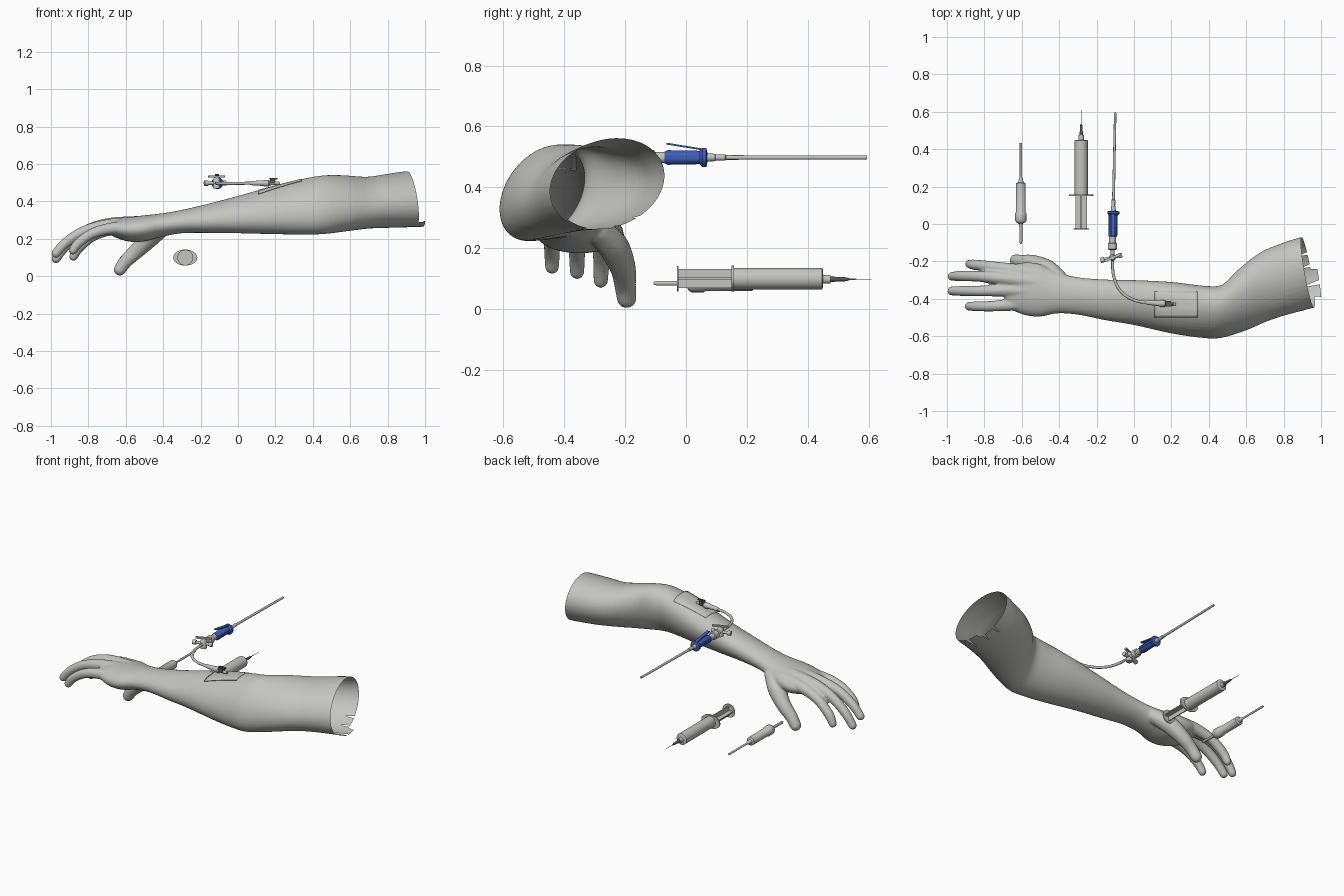
import bpy, bmesh, math
from mathutils import Vector, Matrix
from mathutils.bvhtree import BVHTree

if "Cube" in bpy.data.objects:
    bpy.data.objects.remove(bpy.data.objects["Cube"])


def material(name, colour):
    m = bpy.data.materials.new(name)
    m.use_nodes = True
    m.diffuse_color = (*colour, 1)
    m.node_tree.nodes["Principled BSDF"].inputs["Base Color"].default_value = (*colour, 1)
    return m


GREY = material("pale grey", (0.55, 0.55, 0.54))
BLUE = material("blue", (0.05, 0.11, 0.5))
DARK = material("dark grey", (0.1, 0.1, 0.1))


def finish(name, bm, mat):
    mesh = bpy.data.meshes.new(name)
    bm.to_mesh(mesh)
    bm.free()
    mesh.materials.append(mat)
    obj = bpy.data.objects.new(name, mesh)
    bpy.context.collection.objects.link(obj)
    bpy.ops.object.select_all(action="DESELECT")
    obj.select_set(True)
    bpy.context.view_layer.objects.active = obj
    bpy.ops.object.shade_smooth_by_angle(angle=math.radians(40))
    return obj


def smooth_path(points, steps):
    """Catmull-Rom interpolation of equal-length tuples."""
    out = []
    for i in range(len(points) - 1):
        a, b, c = points[max(i - 1, 0)], points[i], points[i + 1]
        d = points[min(i + 2, len(points) - 1)]
        for k in range(steps):
            t = k / steps
            out.append([q + t / 2 * (r - p + t * (2*p - 5*q + 4*r - s + t * (3*q - p - 3*r + s)))
                        for p, q, r, s in zip(a, b, c, d)])
    return out + [points[-1]]


def loft(bm, rings):
    rows = [[bm.verts.new(co) for co in ring] for ring in rings]
    n = len(rows[0])
    for a, b in zip(rows, rows[1:]):
        for i in range(n):
            j = (i + 1) % n
            bm.faces.new((a[i], a[j], b[j], b[i]))
    bm.faces.new(rows[0][::-1])
    bm.faces.new(rows[-1])


def lathe(name, start, direction, profile, mat, segs=20, stretch=1):
    """Turned part: profile holds (distance along direction, radius)."""
    turn = Vector(direction).to_track_quat("Z", "Y")
    bm = bmesh.new()
    angles = [math.tau * i / segs for i in range(segs)]
    loft(bm, [[Vector(start) + turn @ Vector((r * stretch * math.cos(a), r * math.sin(a), t))
               for a in angles] for t, r in profile])
    bmesh.ops.recalc_face_normals(bm, faces=bm.faces)
    return finish(name, bm, mat)


def box(name, centre, size, mat, turn=(0, 0, 0)):
    bm = bmesh.new()
    rot = Matrix.Rotation(turn[2], 4, "Z") @ Matrix.Rotation(turn[0], 4, "X")
    bmesh.ops.create_cube(bm, size=1, matrix=Matrix.Translation(centre) @ rot
                          @ Matrix.Diagonal((*size, 1)))
    return finish(name, bm, mat)


def tube(name, points, radius, mat):
    curve = bpy.data.curves.new(name, "CURVE")
    curve.dimensions = "3D"
    curve.bevel_depth = radius
    curve.use_fill_caps = True
    spline = curve.splines.new("BEZIER")
    spline.bezier_points.add(len(points) - 1)
    for p, co in zip(spline.bezier_points, points):
        p.co = co
        p.handle_left_type = p.handle_right_type = "AUTO"
    curve.materials.append(mat)
    bpy.context.collection.objects.link(bpy.data.objects.new(name, curve))


# Arm and palm sections: back edge x, y; front edge x, y; top z, bottom z; lean to the front
sections = [
    (-.69, -.25, -.69, -.43, .29, .225, 0), (-.65, -.22, -.65, -.46, .303, .205, 0),
    (-.58, -.205, -.58, -.488, .316, .185, 0), (-.50, -.215, -.50, -.495, .326, .187, 0),
    (-.41, -.257, -.41, -.478, .336, .21, 0), (-.30, -.285, -.30, -.485, .355, .23, .1),
    (-.15, -.297, -.15, -.515, .39, .232, .2), (0, -.30, 0, -.54, .43, .23, .25),
    (.20, -.31, .20, -.585, .485, .225, .3), (.37, -.33, .36, -.608, .525, .223, .35),
    (.47, -.325, .46, -.61, .54, .226, .35), (.55, -.25, .59, -.572, .54, .24, .3),
    (.67, -.155, .72, -.517, .532, .255, .25), (.78, -.107, .82, -.485, .547, .259, .2),
    (.885, -.073, .945, -.452, .562, .262, .2), (1.08, -.03, 1.10, -.41, .565, .262, .2)]
bm = bmesh.new()
rings = []
for bx, by, fx, fy, top, low, lean in smooth_path(sections, 4):
    back, front = Vector((bx, by, 0)), Vector((fx, fy, 0))
    mid, half = (back + front) / 2, (back - front) / 2
    lift = Vector((0, 0, (top + low) / 2))
    height = Vector((0, 0, (top - low) / 2 / math.hypot(1, lean)))
    angles = [math.tau * i / 40 for i in range(40)]
    rings.append([mid + lift + half * math.cos(a) + height * (math.sin(a) + lean * math.cos(a))
                  for a in angles])
loft(bm, rings)

# Fingers and thumb: x, y, z, radius along each digit
digits = [
    [(-.50, -.27, .27, .043), (-.66, -.245, .257, .037), (-.77, -.228, .22, .031),
     (-.85, -.218, .155, .029), (-.88, -.214, .105, .024)],
    [(-.48, -.315, .285, .04), (-.68, -.292, .278, .037), (-.82, -.28, .24, .031),
     (-.92, -.278, .165, .029), (-.973, -.28, .093, .025)],
    [(-.48, -.36, .285, .04), (-.68, -.355, .274, .035), (-.82, -.358, .242, .03),
     (-.92, -.358, .18, .028), (-.974, -.358, .122, .025)],
    [(-.50, -.42, .26, .04), (-.66, -.432, .257, .034), (-.77, -.44, .232, .029),
     (-.85, -.44, .18, .027), (-.882, -.44, .138, .024)],
    [(-.40, -.29, .26, .045), (-.47, -.238, .205, .052), (-.54, -.208, .137, .044),
     (-.60, -.20, .08, .037), (-.632, -.195, .036, .034)]]
for digit in digits:
    for x, y, z, r in smooth_path(digit, 12):
        bmesh.ops.create_icosphere(bm, subdivisions=2, radius=r,
                                   matrix=Matrix.Translation((x, y, z)))
bmesh.ops.recalc_face_normals(bm, faces=bm.faces)
draft = finish("arm_draft", bm, GREY)

# Fuse arm and digits into one skin
fuse = draft.modifiers.new("fuse", "REMESH")
fuse.mode = "VOXEL"
fuse.voxel_size = 0.007
relax = draft.modifiers.new("relax", "SMOOTH")
relax.factor, relax.iterations = 0.5, 5
bpy.context.view_layer.update()
fused = draft.evaluated_get(bpy.context.evaluated_depsgraph_get())
bm = bmesh.new()
bm.from_mesh(fused.to_mesh())
fused.to_mesh_clear()
bpy.data.objects.remove(draft)

# Open the upper arm, leaving one longer tooth on the underside
tilt = Vector((1, .16, .12))
rim = Vector((.93, -.26, .41))
for reach, clear in ((.036, True), (0, False)):
    bmesh.ops.bisect_plane(bm, geom=bm.verts[:] + bm.edges[:] + bm.faces[:],
                           plane_co=rim + Vector((reach, 0, 0)), plane_no=tilt, clear_outer=clear)
middles = [(f, f.calc_center_median()) for f in bm.faces]
bmesh.ops.delete(bm, context="FACES", geom=[
    f for f, c in middles if (c - rim).dot(tilt) > 0 and not (c.z < .3 and -.39 < c.y < -.24)])

# Slits in the lower rim
axis = Vector((.96, .27, 0)).normalized()
side = Vector((-axis.y, axis.x, 0))


def rim_faces():
    return [f for f in bm.faces if f.calc_center_median().x > .84
            and f.calc_center_median().z < .40]


for tip in ((.865, -.175, 0), (.88, -.24, 0), (.89, -.34, 0)):
    tip = Vector(tip)
    for lean in (-.11, .11):
        faces = rim_faces()
        geom = {g for f in faces for g in (*f.verts, *f.edges, f)}
        bmesh.ops.bisect_plane(bm, geom=list(geom), plane_co=tip, plane_no=side + axis * lean)
    gone = [f for f in rim_faces() if abs((f.calc_center_median() - tip).dot(side))
            < .11 * (f.calc_center_median() - tip).dot(axis)]
    bmesh.ops.delete(bm, geom=gone, context="FACES")
skin = BVHTree.FromBMesh(bm)
finish("arm", bm, GREY)

# Dressing laid over the forearm, its front edge lifting slightly
bm = bmesh.new()
bmesh.ops.create_grid(bm, x_segments=14, y_segments=10, size=.5,
                      matrix=Matrix.Translation((.225, -.43, 0)) @ Matrix.Diagonal((.23, .14, 1, 1)))
for v in bm.verts:
    v.co.z = skin.ray_cast(Vector((v.co.x, v.co.y, 2)), Vector((0, 0, -1)))[0].z + .002
    v.co.z += max(0, -.43 - v.co.y) * .2
dressing = finish("dressing", bm, GREY)
dressing.modifiers.new("thickness", "SOLIDIFY").thickness = .003

# Catheter hub, clip and line
lathe("catheter_hub", (.065, -.42, .498), (1, -.06, 0),
      [(0, .01), (.02, .012), (.07, .015), (.075, .018), (.1, .018), (.105, .012), (.16, .007)], GREY)
box("hub_clip", (.185, -.427, .508), (.028, .03, .026), DARK)
box("hub_clip_tab", (.19, -.427, .522), (.045, .012, .008), DARK)
tube("infusion_line", [(.075, -.42, .498), (.01, -.41, .497), (-.07, -.36, .496),
                       (-.108, -.28, .496), (-.115, -.19, .497)], .008, GREY)

# Stopcock
lathe("stopcock_arm", (-.18, -.195, .498), (1, .25, 0),
      [(0, .014), (.02, .014), (.022, .009), (.1, .009), (.102, .013), (.12, .013)], GREY)
lathe("stopcock_core", (-.115, -.18, .47), (0, 0, 1), [(0, .018), (.05, .018), (.06, .01)], GREY)
box("stopcock_handle", (-.115, -.18, .533), (.095, .014, .01), GREY, (0, 0, .4))
lathe("line_connector", (-.115, -.19, .498), (0, 1, 0),
      [(0, .01), (.05, .012), (.055, .025), (.085, .025), (.088, .018), (.125, .018)], GREY)

# Blue catheter body with its flange and tab
lathe("catheter_grip", (-.113, -.07, .498), (.02, 1, 0),
      [(0, .019), (.01, .024), (.115, .022), (.125, .032), (.137, .032), (.14, .018)], BLUE)
box("grip_tab", (-.112, -.005, .534), (.02, .12, .006), BLUE, (-.16, 0, 0))
for s in (-1, 1):
    box("grip_rib", (-.112 + s * .021, -.005, .498), (.008, .11, .014), BLUE)
lathe("needle_cover", (-.111, .065, .498), (.02, 1, 0),
      [(0, .014), (.03, .012), (.032, .01), (.064, .01), (.066, .0075), (.53, .0065)], GREY)

# Syringe
S = Vector((-.282, 0, .1))
lathe("syringe_barrel", S + Vector((0, .15, 0)), (0, 1, 0), [(0, .035), (.297, .035), (.3, .03)], GREY, 28)
lathe("syringe_flange", S + Vector((0, .15, 0)), (0, 1, 0), [(0, .043), (.008, .043)], GREY, 28, 1.5)
lathe("plunger_end", S + Vector((0, -.03, 0)), (0, 1, 0), [(0, .042), (.006, .042)], GREY, 28)
box("plunger_upright", S + Vector((0, .065, 0)), (.006, .18, .062), GREY)
box("plunger_web", S + Vector((0, .065, 0)), (.062, .18, .006), GREY)
lathe("syringe_nozzle", S + Vector((0, .445, -.002)), (0, 1, 0), [(0, .015), (.03, .014)], GREY)
lathe("needle_base", S + Vector((0, .47, -.002)), (0, 1, 0),
      [(0, .009), (.05, .007), (.065, .004)], DARK)
lathe("syringe_needle", S + Vector((0, .53, -.002)), (0, 1, 0), [(0, .002), (.08, .001)], GREY, 8)

# Spare cannula
lathe("spare_cannula", (-.605, -.107, .085), (0, 1, 0),
      [(0, .004), (.012, .008), (.09, .008), (.11, .012), (.115, .024), (.125, .03), (.165, .03),
       (.17, .026), (.325, .026), (.33, .014), (.35, .01), (.36, .006), (.54, .006)], GREY)
